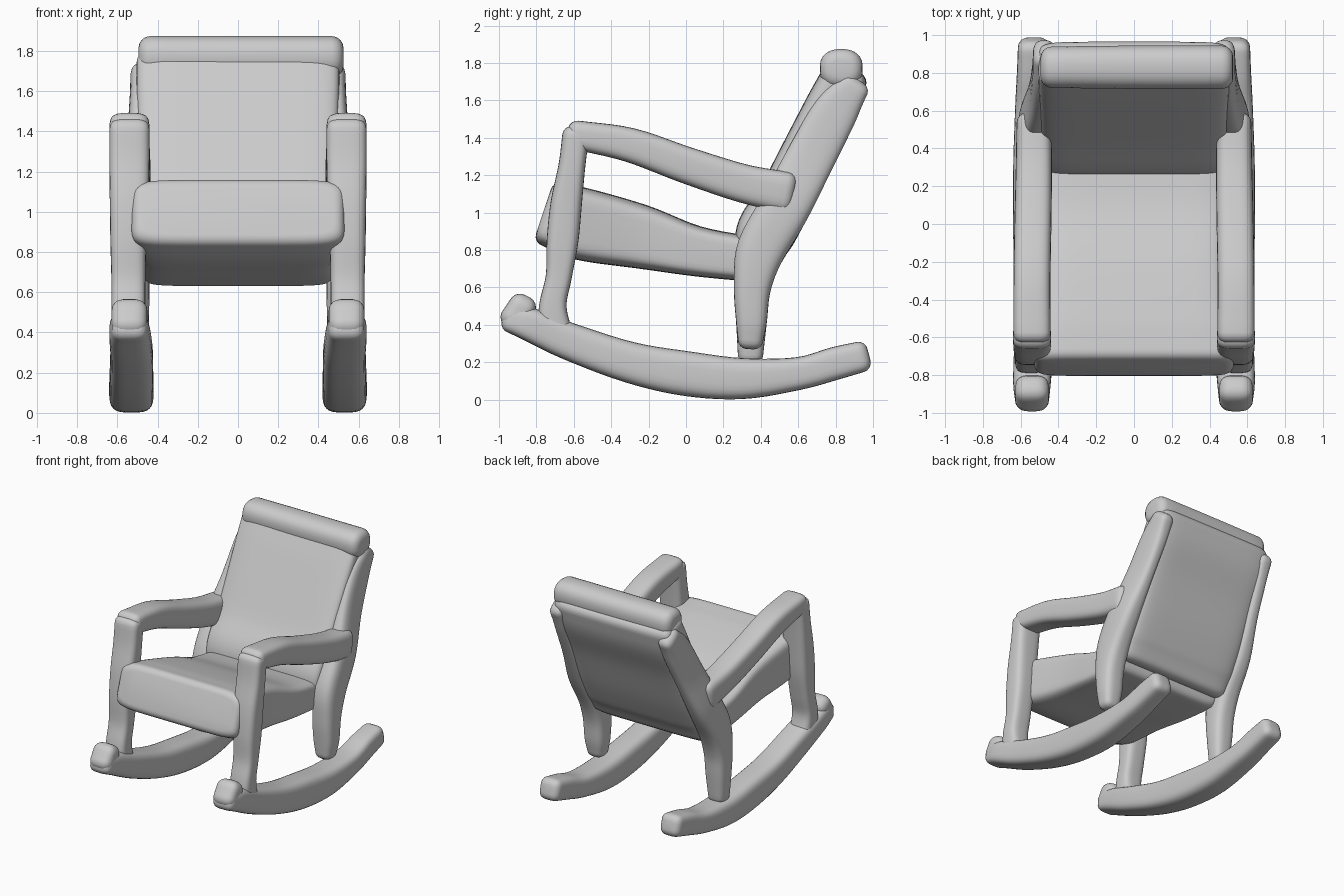
import bpy, bmesh, math
from mathutils import Vector

if "Cube" in bpy.data.objects:
    bpy.data.objects.remove(bpy.data.objects["Cube"])


def catmull(pts, steps=5):
    """Smooth interpolation of stations (x, y, z, half_x, half_thickness)."""
    P = [Vector(p) for p in pts]
    P = [P[0] * 2 - P[1]] + P + [P[-1] * 2 - P[-2]]
    out = []
    for a, b, c, d in zip(P, P[1:], P[2:], P[3:]):
        for k in range(steps):
            t = k / steps
            out.append((b * 2 + (c - a) * t + (a * 2 - b * 5 + c * 4 - d) * t * t
                        + (b * 3 - a - c * 3 + d) * t ** 3) * 0.5)
    return out + [P[-2]]


def sweep(name, stations, side=1, power=4.0, r=0.05, n=28):
    """Loft a rounded-box section along a path in the y-z plane, with rounded ends."""
    S = catmull([Vector(s) for s in stations])
    pos = [Vector(s[:3]) for s in S]
    rings = []
    for i, s in enumerate(S):
        t = pos[min(i + 1, len(S) - 1)] - pos[max(i - 1, 0)]
        t.x = 0
        rings.append((pos[i], t.normalized(), s[3], s[4]))

    def cap(ring, sign):
        p, t, hx, ht = ring
        return [(p + t * sign * r * math.sin(a), t, hx - r * (1 - math.cos(a)), ht - r * (1 - math.cos(a)))
                for a in (math.pi * k / 8 for k in range(1, 5))]

    rings = cap(rings[0], -1)[::-1] + rings + cap(rings[-1], 1)
    bm = bmesh.new()
    loops = []
    for p, t, hx, ht in rings:
        nrm = Vector((0, -t.z, t.y))
        loop = []
        for k in range(n):
            a = 2 * math.pi * (k + 0.5) / n
            c, q = math.cos(a), math.sin(a)
            u = math.copysign(abs(c) ** (2 / power), c) * hx
            v = math.copysign(abs(q) ** (2 / power), q) * ht
            w = p + nrm * v + Vector((u, 0, 0))
            loop.append(bm.verts.new((w.x * side, w.y, w.z)))
        loops.append(loop)
    for A, B in zip(loops, loops[1:]):
        for k in range(n):
            m = (k + 1) % n
            bm.faces.new((A[k], A[m], B[m], B[k]))
    bm.faces.new(loops[0])
    bm.faces.new(loops[-1])
    bmesh.ops.recalc_face_normals(bm, faces=bm.faces)
    me = bpy.data.meshes.new(name)
    bm.to_mesh(me)
    bm.free()
    for f in me.polygons:
        f.use_smooth = True
    ob = bpy.data.objects.new(name, me)
    bpy.context.collection.objects.link(ob)
    return ob


# paired wooden parts
for side, tag in ((1, "right"), (-1, "left")):
    sweep(f"rocker_{tag}", [
        (.54, -.93, .43, .09, .075), (.54, -.83, .40, .10, .09), (.53, -.62, .31, .105, .10),
        (.53, -.3, .20, .108, .11), (.53, 0, .14, .11, .12), (.53, .3, .113, .11, .11),
        (.53, .6, .14, .10, .088), (.53, .8, .195, .09, .088), (.53, .93, .228, .085, .083)],
        side, 3.5)
    # rounded knob at the front tip of the runner
    sweep(f"rocker_knob_{tag}", [
        (.54, -.91, .43, .09, .085), (.54, -.875, .50, .09, .075)], side, 3, .06)
    sweep(f"front_post_{tag}", [
        (.54, -.70, .33, .085, .10), (.545, -.712, .5, .085, .074), (.545, -.68, .66, .085, .07),
        (.545, -.66, .85, .09, .085), (.54, -.64, 1.05, .098, .084),
        (.54, -.61, 1.25, .10, .072), (.54, -.59, 1.41, .10, .072)], side, 3.5)
    sweep(f"armrest_{tag}", [
        (.54, -.585, 1.415, .099, .078), (.54, -.3, 1.362, .098, .092),
        (.535, 0, 1.255, .098, .098), (.53, .3, 1.158, .096, .103), (.53, .53, 1.11, .092, .11)],
        side, 3.5)
    # the right foot stops just above its runner, the left one joins it
    foot = .32 if side > 0 else .24
    sweep(f"rear_post_{tag}", [
        (.53, .345, foot, .07, .068), (.53, .35, .42, .085, .083), (.53, .355, .6, .09, .10),
        (.53, .40, .8, .09, .13), (.53, .53, 1.03, .08, .135), (.50, .67, 1.3, .06, .13),
        (.48, .80, 1.54, .06, .12), (.475, .895, 1.67, .06, .085)], side, 3)

# seat cushion, thick at the front and sloping backwards
sweep("seat", [
    (0, -.715, .99, .53, .175), (0, -.55, .938, .51, .193), (0, -.25, .873, .48, .172),
    (0, .05, .795, .48, .135), (0, .36, .75, .48, .12)], power=7, r=.05, n=48)

# reclined back cushion
sweep("backrest", [
    (0, .385, .77, .49, .13), (0, .43, .9, .50, .16), (0, .535, 1.08, .50, .15),
    (0, .67, 1.36, .50, .14), (0, .785, 1.58, .505, .14), (0, .845, 1.72, .505, .125)],
    power=7, r=.06, n=48)

# rolled head cushion along the top edge
roll = sweep("head_roll", [
    (0, 0, -.445, .105, .11), (0, 0, 0, .105, .115), (0, 0, .455, .105, .115)], power=2.4, r=.06)
roll.rotation_euler = (0, math.pi / 2, 0)
roll.location = (.01, .83, 1.77)
